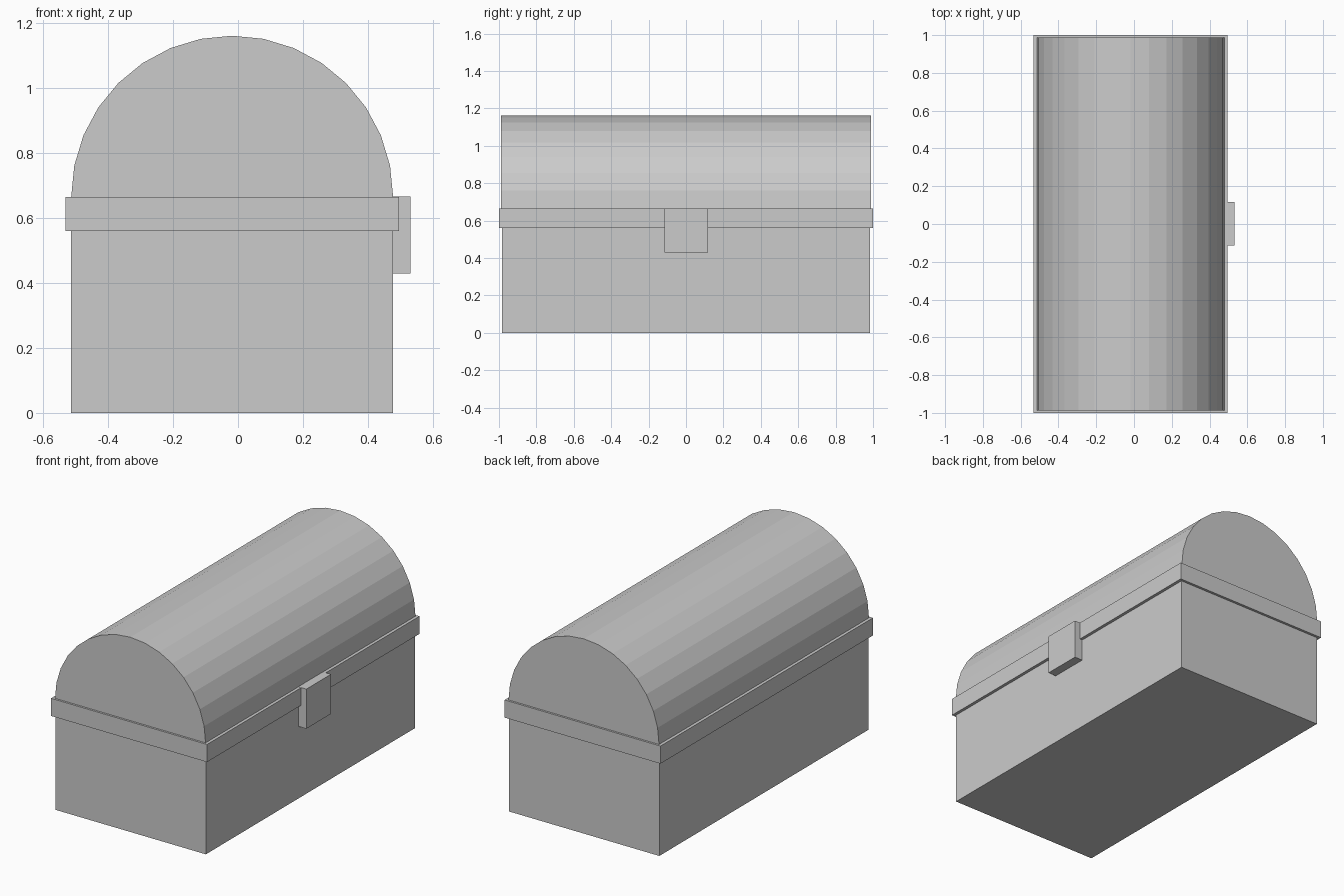
import bpy
import bmesh
import math

if "Cube" in bpy.data.objects:
    bpy.data.objects.remove(bpy.data.objects["Cube"])

CX = -0.018          # chest centre line; the latch offsets it from x = 0


def prism(name, profile, y0, y1):
    """Extrude an xz outline along y into a closed solid."""
    bm = bmesh.new()
    face = bm.faces.new([bm.verts.new((x, y0, z)) for x, z in profile])
    ext = bmesh.ops.extrude_face_region(bm, geom=[face])
    moved = [v for v in ext["geom"] if isinstance(v, bmesh.types.BMVert)]
    bmesh.ops.translate(bm, verts=moved, vec=(0, y1 - y0, 0))
    bmesh.ops.recalc_face_normals(bm, faces=bm.faces)
    mesh = bpy.data.meshes.new(name)
    bm.to_mesh(mesh)
    bm.free()
    obj = bpy.data.objects.new(name, mesh)
    bpy.context.collection.objects.link(obj)
    return obj


def rect(x0, x1, z0, z1):
    return [(x0, z0), (x1, z0), (x1, z1), (x0, z1)]


# Box
prism("chest_body", rect(CX - 0.496, CX + 0.496, 0, 0.56), -0.985, 0.985)

# Overhanging rim between box and lid
prism("rim_band", rect(CX - 0.514, CX + 0.514, 0.56, 0.665), -1.0, 1.0)

# Half-round lid with 16 flat facets
SEG = 16
arc = [(CX + 0.496 * math.cos(math.pi * i / SEG),
        0.665 + 0.497 * math.sin(math.pi * i / SEG)) for i in range(SEG + 1)]
prism("barrel_lid", arc, -0.988, 0.988)

# Latch plate on the right side
prism("latch", rect(0.478, 0.531, 0.43, 0.666), -0.115, 0.117)
